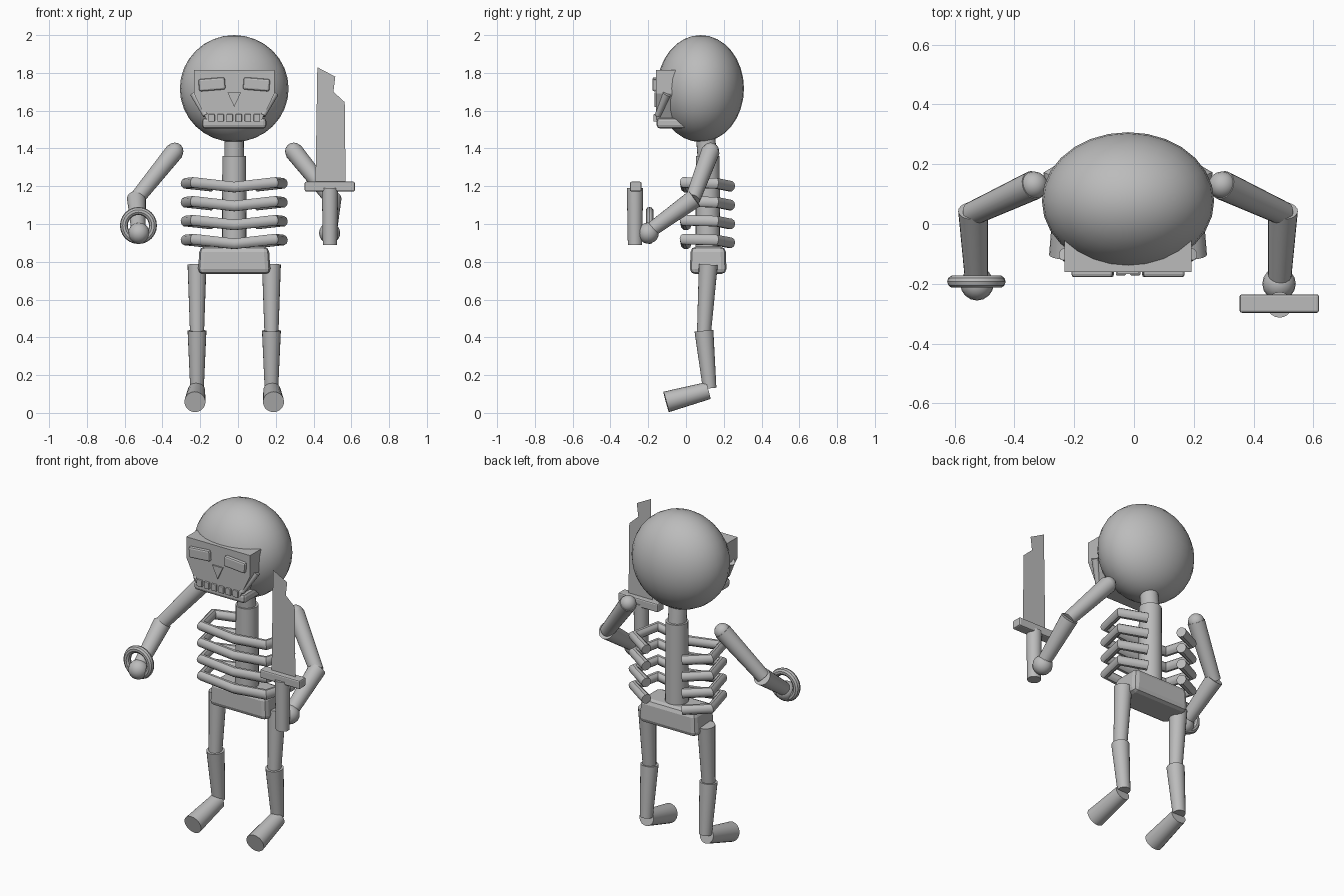
import bpy, bmesh, math
from mathutils import Vector

if "Cube" in bpy.data.objects:
    bpy.data.objects.remove(bpy.data.objects["Cube"])

CX = -0.02  # body symmetry plane

grey = bpy.data.materials.new("bone_grey")
grey.diffuse_color = (0.5, 0.5, 0.5, 1)
grey.use_nodes = True
grey.node_tree.nodes["Principled BSDF"].inputs["Base Color"].default_value = grey.diffuse_color


def finish(ob, name, smooth=True):
    ob.name = name
    ob.data.materials.append(grey)
    if smooth:
        bpy.ops.object.select_all(action='DESELECT')
        ob.select_set(True)
        bpy.context.view_layer.objects.active = ob
        bpy.ops.object.shade_smooth_by_angle(angle=math.radians(35))
    return ob


def ball(name, loc, size, seg=24, rings=14):
    bpy.ops.mesh.primitive_uv_sphere_add(segments=seg, ring_count=rings, location=loc)
    bpy.context.object.scale = size
    return finish(bpy.context.object, name)


def limb(name, a, b, r1, r2, verts=20):
    """Tapered rod from point a to point b."""
    a, b = Vector(a), Vector(b)
    bpy.ops.mesh.primitive_cone_add(vertices=verts, radius1=r1, radius2=r2,
                                    depth=(b - a).length, location=(a + b) / 2)
    ob = bpy.context.object
    ob.rotation_euler = (b - a).to_track_quat('Z', 'Y').to_euler()
    return finish(ob, name)


def box(name, lo, hi, bevel=0.0, rot_y=0.0, taper=1.0):
    """Box between two corners; taper scales the top face."""
    lo, hi = Vector(lo), Vector(hi)
    bpy.ops.mesh.primitive_cube_add(size=1, location=(lo + hi) / 2)
    ob = bpy.context.object
    for v in ob.data.vertices:
        k = taper if v.co.z > 0 else 1
        v.co = Vector((v.co.x * k, v.co.y * k, v.co.z)) * (hi - lo)
    ob.rotation_euler.y = rot_y
    if bevel:
        m = ob.modifiers.new("bevel", 'BEVEL')
        m.width, m.segments = bevel, 2
    return finish(ob, name, False)


def plate(name, pts, y0, y1=None):
    """Outline in x, z, extruded from y0 to y1 (single sheet if y1 is None)."""
    bm = bmesh.new()
    f = bm.faces.new([bm.verts.new((x, y0, z)) for x, z in pts])
    if y1 is not None:
        ext = bmesh.ops.extrude_face_region(bm, geom=[f])
        for v in ext["geom"]:
            if isinstance(v, bmesh.types.BMVert):
                v.co.y = y1
        bmesh.ops.recalc_face_normals(bm, faces=bm.faces)
    me = bpy.data.meshes.new(name)
    bm.to_mesh(me)
    bm.free()
    ob = bpy.data.objects.new(name, me)
    bpy.context.collection.objects.link(ob)
    return finish(ob, name, False)


def tube(name, pts, r):
    """Round rod following a polyline."""
    cu = bpy.data.curves.new(name, 'CURVE')
    cu.dimensions = '3D'
    cu.bevel_depth, cu.bevel_resolution, cu.use_fill_caps = r, 3, True
    sp = cu.splines.new('POLY')
    sp.points.add(len(pts) - 1)
    for p, co in zip(sp.points, pts):
        p.co = (*co, 1)
    ob = bpy.data.objects.new(name, cu)
    bpy.context.collection.objects.link(ob)
    bpy.ops.object.select_all(action='DESELECT')
    ob.select_set(True)
    bpy.context.view_layer.objects.active = ob
    bpy.ops.object.convert(target='MESH')
    return finish(bpy.context.object, name)


# Skull and face plate
ball("skull", (CX, 0.077, 1.717), (0.288, 0.23, 0.283), 28, 16)
half = [(0.213, 1.815), (0.213, 1.69), (0.145, 1.55)]
plate("face_plate", [(CX + x, z) for x, z in half] + [(CX - x, z) for x, z in half[::-1]],
      -0.16, 0.05)
plate("nose", [(CX - 0.035, 1.695), (CX + 0.035, 1.695), (CX, 1.62)], -0.168, -0.15)
box("jaw", (CX - 0.17, -0.155, 1.505), (CX + 0.17, 0.03, 1.562), 0.018)
for i in range(6):
    x = CX - 0.12 + 0.048 * i
    box("tooth", (x - 0.017, -0.172, 1.542), (x + 0.017, -0.13, 1.582), 0.004)

# Neck, spine and pelvis
limb("neck", (CX, 0.115, 1.33), (CX, 0.10, 1.5), 0.052, 0.05)
limb("spine", (CX, 0.115, 0.85), (CX, 0.115, 1.36), 0.065, 0.063)
box("pelvis", (CX - 0.193, 0.02, 0.735), (CX + 0.193, 0.215, 0.88), 0.028, taper=0.95)

# Ribs: each bends from the breast to the side and back, with a free rear end
for z in (1.22, 1.12, 1.02, 0.92):
    half = [(0.215, -0.01, z), (0.257, 0.16, z - 0.005), (0.12, 0.235, z - 0.02)]
    left = [(CX - x, y, h) for x, y, h in half[::-1]]
    right = [(CX + x, y, h) for x, y, h in half]
    tube("rib", left + [(CX, 0.0, z - 0.025)] + right, 0.029)

# Paired parts
for s, side in ((-1, "left"), (1, "right")):
    def p(x, y, z):
        return (CX + s * x, y, z)

    ex = CX + s * 0.118
    box(side + "_eye", (ex - 0.07, -0.178, 1.707), (ex + 0.07, -0.13, 1.772), 0.01,
        rot_y=s * 0.08)
    limb(side + "_cheekbone", p(0.212, -0.10, 1.69), p(0.15, -0.15, 1.575), 0.022, 0.016)
    limb(side + "_upper_arm", p(0.315, 0.13, 1.385), p(0.52, 0.035, 1.13), 0.049, 0.04)
    ball(side + "_shoulder", p(0.315, 0.13, 1.385), (0.046,) * 3, 16, 8)
    limb(side + "_forearm", p(0.518, 0.045, 1.135), p(0.507, -0.19, 0.965), 0.05, 0.038)
    ball(side + "_hand", p(0.505, -0.2, 0.952), (0.056,) * 3, 16, 10)
    limb(side + "_thigh", p(0.197, 0.095, 0.42), p(0.197, 0.118, 0.785), 0.037, 0.05)
    limb(side + "_shin", p(0.197, 0.125, 0.13), p(0.197, 0.095, 0.435), 0.036, 0.05)
    limb(side + "_foot", p(0.208, -0.105, 0.058), p(0.2, 0.118, 0.118), 0.056, 0.046)

# Ring held in one hand
bpy.ops.mesh.primitive_torus_add(location=(-0.527, -0.193, 0.992), rotation=(math.pi / 2, 0, 0),
                                 major_radius=0.077, minor_radius=0.021,
                                 major_segments=24, minor_segments=10)
finish(bpy.context.object, "hand_ring")

# Sword in the other hand
limb("sword_handle", (0.487, -0.27, 0.89), (0.487, -0.27, 1.19), 0.038, 0.043)
box("sword_guard", (0.353, -0.297, 1.172), (0.619, -0.235, 1.224), 0.008)
plate("sword_blade", [(0.41, 1.2), (0.57, 1.2), (0.565, 1.645), (0.505, 1.70),
                      (0.515, 1.78), (0.42, 1.83)], -0.266)
